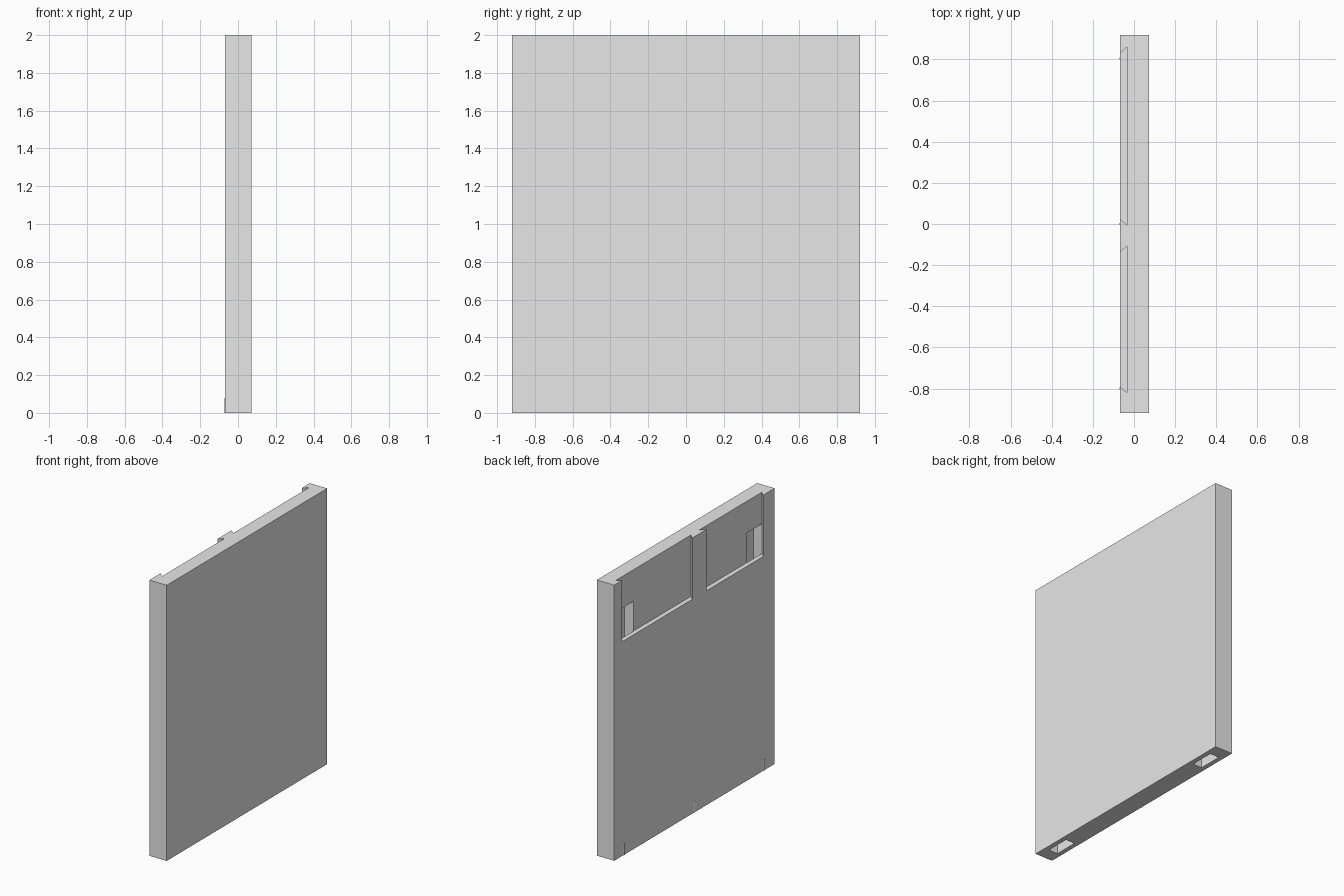
import bpy
import bmesh

if "Cube" in bpy.data.objects:
    bpy.data.objects.remove(bpy.data.objects["Cube"])

GREY = (0.8, 0.8, 0.8, 1.0)
BACK, FACE = -0.068, 0.072      # the two large faces of the panel
FLOOR = -0.034                  # floor of the dovetail pockets
HALF, TOP = 0.92, 2.0
POCKET_Z = 1.555

grey = bpy.data.materials.new("plain grey")
grey.use_nodes = True
grey.diffuse_color = GREY
grey.node_tree.nodes["Principled BSDF"].inputs["Base Color"].default_value = GREY


def prism(name, outline, z0, z1):
    """Extrude an (x, y) outline upward from z0 to z1."""
    bm = bmesh.new()
    base = bm.faces.new([bm.verts.new((x, y, z0)) for x, y in outline])
    top = bmesh.ops.extrude_face_region(bm, geom=[base])["geom"]
    for v in top:
        if isinstance(v, bmesh.types.BMVert):
            v.co.z = z1
    bmesh.ops.recalc_face_normals(bm, faces=bm.faces)
    mesh = bpy.data.meshes.new(name)
    bm.to_mesh(mesh)
    bm.free()
    mesh.materials.append(grey)
    obj = bpy.data.objects.new(name, mesh)
    bpy.context.collection.objects.link(obj)
    return obj


def rect(x0, x1, y0, y1):
    return [(x0, y0), (x1, y0), (x1, y1), (x0, y1)]


def dovetail(y0, y1):
    """Slot outline that widens from the back face to the pocket floor."""
    flare = FLOOR - BACK
    slope = flare / 0.034 * 0.031
    over = 0.02     # run past the back face along the same slope
    return [(BACK - over, y0 + over * slope / flare),
            (FLOOR, y0 - slope), (FLOOR, y1 + slope),
            (BACK - over, y1 - over * slope / flare)]


def cut(target, cutter):
    cutter.hide_render = True
    mod = target.modifiers.new("cut", "BOOLEAN")
    mod.operation = "DIFFERENCE"
    mod.solver = "EXACT"
    mod.object = cutter
    bpy.context.view_layer.update()
    graph = bpy.context.evaluated_depsgraph_get()
    result = bpy.data.meshes.new_from_object(target.evaluated_get(graph))
    target.modifiers.clear()
    target.data = result
    bpy.data.objects.remove(cutter)


# Main panel
panel = prism("panel", rect(BACK, FACE, -HALF, HALF), 0, TOP)

# Two dovetail pockets open at the top edge
for y0, y1 in ((0.025, 0.83), (-0.79, -0.137)):
    cut(panel, prism("pocket_cutter", dovetail(y0, y1), POCKET_Z, TOP + 0.1))

# Vertical channels from the bottom edge up into the pockets
for side in (-1, 1):
    y0, y1 = sorted((side * 0.65, side * 0.825))
    cut(panel, prism("channel_cutter", rect(FLOOR - 0.001, 0.037, y0, y1),
                     -0.1, 1.77))

# Small locating ridges on the back face at the bottom
for name, y in (("left_ridge", 0.805), ("middle_ridge", 0.0), ("right_ridge", -0.8)):
    prism(name, [(BACK, y - 0.008), (BACK - 0.004, y), (BACK, y + 0.008)], 0, 0.08)
